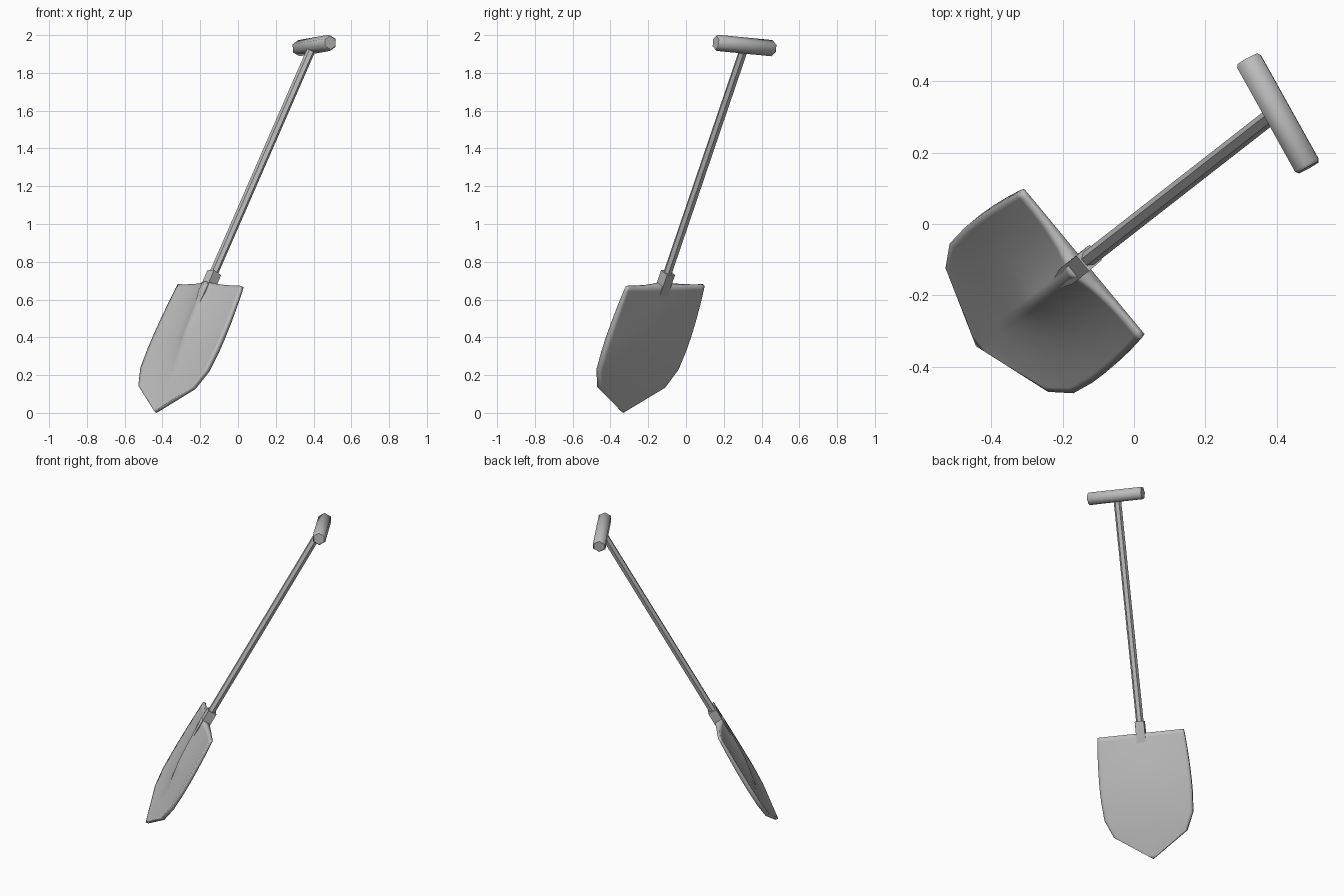
import bpy, bmesh
from math import sin, cos, pi, radians
from mathutils import Matrix, Vector

cube = bpy.data.objects.get("Cube")
if cube:
    bpy.data.objects.remove(cube, do_unlink=True)

steel = bpy.data.materials.new("plain grey")
steel.use_nodes = True
GREY = (0.5, 0.5, 0.5, 1)
steel.diffuse_color = GREY
steel.node_tree.nodes["Principled BSDF"].inputs["Base Color"].default_value = GREY


def frame_from(x, y, z, origin):
    m = Matrix((x, y, z)).transposed().to_4x4()
    m.translation = origin
    return m


# Tool frame: x across the blade, y up the shaft, z out of the blade's front
along = Vector((0.382, 0.298, 0.875)).normalized()
across = Vector((0.636, -0.771, -0.02))
across = (across - along * across.dot(along)).normalized()
tool = frame_from(across, along, across.cross(along), Vector((-0.44, -0.34, 0.006)))


def finish(bm, name, matrix, angle):
    bmesh.ops.recalc_face_normals(bm, faces=bm.faces)
    mesh = bpy.data.meshes.new(name)
    bm.to_mesh(mesh)
    bm.free()
    mesh.materials.append(steel)
    for p in mesh.polygons:
        p.use_smooth = True
    mesh.set_sharp_from_angle(angle=radians(angle))
    obj = bpy.data.objects.new(name, mesh)
    obj.matrix_world = matrix
    bpy.context.collection.objects.link(obj)


def loft(name, rings, sides, turn, matrix, angle):
    """Prism along local y; each ring is (y, radius, z offset)."""
    bm = bmesh.new()
    loops = []
    for y, r, z in rings:
        ts = [turn + 2 * pi * i / sides for i in range(sides)]
        loops.append([bm.verts.new((r * cos(t), y, z + r * sin(t))) for t in ts])
    for a, b in zip(loops, loops[1:]):
        for i in range(sides):
            j = (i + 1) % sides
            bm.faces.new((a[i], a[j], b[j], b[i]))
    bm.faces.new(loops[0])
    bm.faces.new(loops[-1])
    finish(bm, name, matrix, angle)


# Blade: pointed sheet, rows of (height, half width)
LENGTH = 0.765
rows = [(0, 0), (0.025, 0.037), (0.152, 0.225), (0.26, 0.272), (0.38, 0.281),
        (0.46, 0.282), (0.55, 0.28), (0.65, 0.275), (0.74, 0.268), (LENGTH, 0.264)]
half = [0.06, 0.14, 0.28, 0.5, 0.75, 0.93, 1]
columns = [-f for f in reversed(half)] + [0] + half


def front_height(y, f):
    """Slight hollow with a central ridge fading out towards the point."""
    t = min(max((y - 0.2) / 0.3, 0), 1)
    ridge = 0.04 * t * t * (3 - 2 * t) * (1 - abs(f)) ** 3
    return 0.004 - 0.015 * sin(pi * y / LENGTH) * (1 - f * f) + ridge


def back_height(y, f):
    return -0.013 - 0.028 * sin(pi * y / LENGTH) * (1 - 0.6 * f * f)


bm = bmesh.new()
sheets = []
for height in (front_height, back_height):
    grid = [[bm.verts.new((f * w, y, height(y, f))) for f in columns] for y, w in rows]
    for a, b in zip(grid, grid[1:]):
        for i in range(len(columns) - 1):
            bm.faces.new((a[i], a[i + 1], b[i + 1], b[i]))
    sheets.append(grid)
# Rim joining the two sheets: up one side, across the top, down the other
front, back = [[r[0] for r in g] + g[-1][1:-1] + [r[-1] for r in reversed(g)]
               for g in sheets]
for i in range(len(front) - 1):
    bm.faces.new((front[i], front[i + 1], back[i + 1], back[i]))
bmesh.ops.remove_doubles(bm, verts=bm.verts, dist=0.0005)
finish(bm, "blade", tool, 180)

# Socket: square sleeve tapering into the ridge
loft("socket", [(0.58, 0.008, 0.02), (0.71, 0.039, 0.008), (0.838, 0.039, 0.008)],
     4, pi / 4, tool, 30)

# Shaft
loft("shaft", [(0.78, 0.023, 0.01), (2.19, 0.023, 0.01)], 6, 0, tool, 30)

# Grip: hexagonal bar with chamfered ends, slightly twisted against the blade
twist = radians(12)
grip_frame = tool @ frame_from(Vector((0, 1, 0)), Vector((cos(twist), 0, sin(twist))),
                               Vector((sin(twist), 0, -cos(twist))),
                               Vector((0.006, 2.212, 0.008)))
loft("grip", [(-0.175, 0.036, 0), (-0.166, 0.043, 0), (0.166, 0.043, 0), (0.175, 0.036, 0)],
     6, pi / 6, grip_frame, 50)
